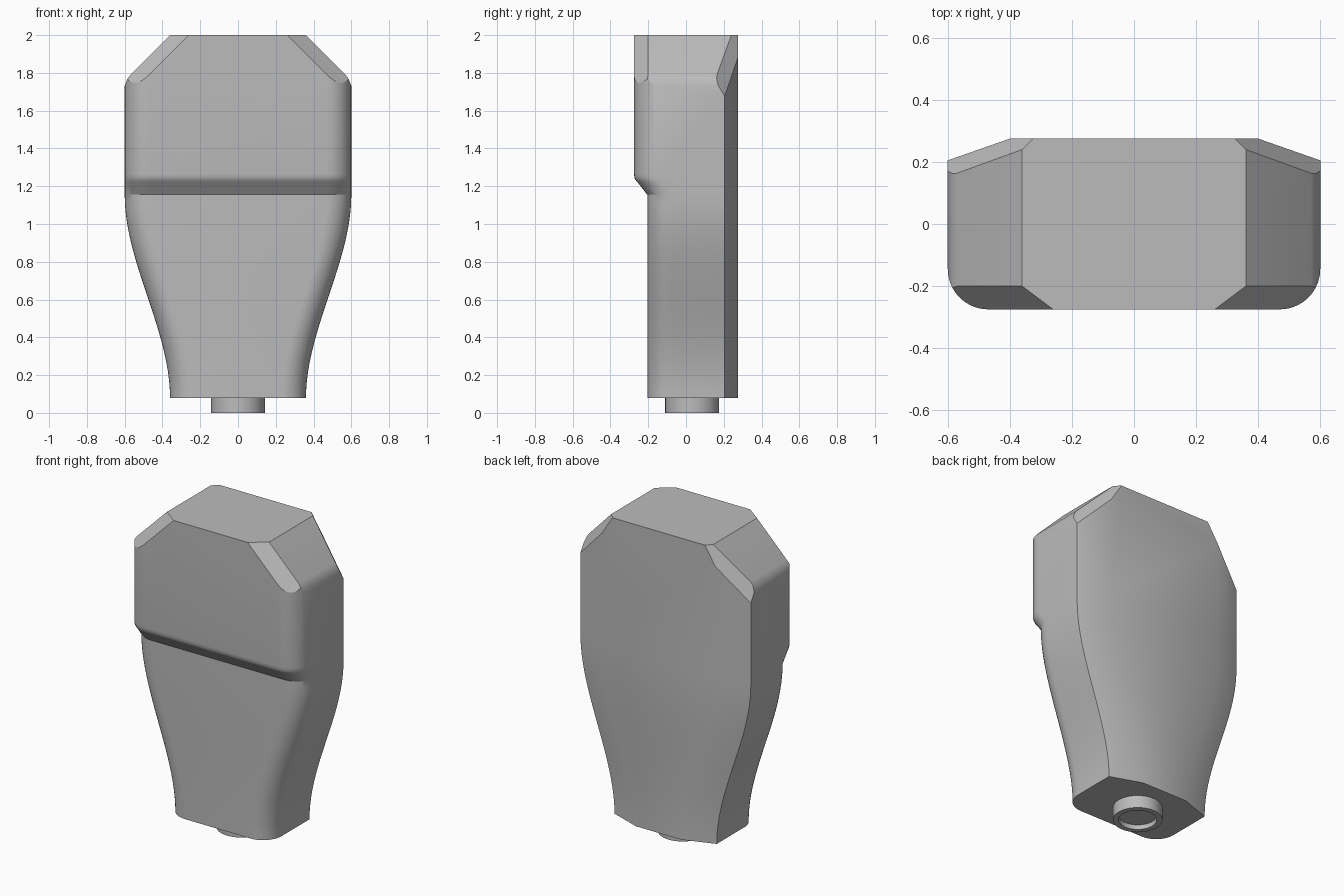
import bpy, bmesh, math
from mathutils import Vector

cube = bpy.data.objects.get("Cube")
if cube:
    bpy.data.objects.remove(cube, do_unlink=True)

grey = bpy.data.materials.new("plain grey")
grey.use_nodes = True
colour = (0.5, 0.5, 0.5, 1)
grey.diffuse_color = colour
grey.node_tree.nodes["Principled BSDF"].inputs["Base Color"].default_value = colour

BACK, SHOULDER, RADIUS = 0.275, 0.205, 0.13
HEAD_FRONT, NECK_FRONT = -0.275, -0.205
BOTTOM, NECK_TOP, TOP = 0.08, 1.155, 2.0


def finish(bm, name):
    bmesh.ops.recalc_face_normals(bm, faces=bm.faces[:])
    mesh = bpy.data.meshes.new(name)
    bm.to_mesh(mesh)
    bm.free()
    mesh.materials.append(grey)
    obj = bpy.data.objects.new(name, mesh)
    bpy.context.collection.objects.link(obj)
    bpy.ops.object.select_all(action='DESELECT')
    obj.select_set(True)
    bpy.context.view_layer.objects.active = obj
    bpy.ops.object.shade_smooth_by_angle(angle=math.radians(25))
    return obj


def section(z, front):
    """Horizontal outline: rounded front corners, chamfered back."""
    t = min((z - BOTTOM) / (NECK_TOP - BOTTOM), 1)
    w = 0.36 + 0.24 * t * t * (3 - 2 * t)
    half = [(w - 0.2, BACK), (w, SHOULDER)]
    for i in range(11):
        a = math.pi / 2 * i / 10
        half.append((w - RADIUS + RADIUS * math.cos(a),
                     front + RADIUS - RADIUS * math.sin(a)))
    return [(x, y, z) for x, y in half] + [(-x, y, z) for x, y in reversed(half)]


# Body: loft of the outlines from neck to head
neck_rows = 24
rows = [(BOTTOM + (NECK_TOP - BOTTOM) * i / neck_rows, NECK_FRONT)
        for i in range(neck_rows + 1)]
rows += [(1.2, -0.24), (1.215, -0.252), (1.23, -0.265), (1.245, -0.273),
         (1.265, HEAD_FRONT), (TOP, HEAD_FRONT)]
bm = bmesh.new()
rings = [[bm.verts.new(p) for p in section(z, f)] for z, f in rows]
for low, high in zip(rings, rings[1:]):
    for i in range(len(low)):
        j = (i + 1) % len(low)
        bm.faces.new((low[i], low[j], high[j], high[i]))
bm.faces.new(rings[0])
bm.faces.new(rings[-1])


def slice_off(normal, offset):
    """Remove everything beyond a plane on both sides and cap the cut."""
    for side in (1, -1):
        n = Vector((normal[0] * side, normal[1], normal[2]))
        bmesh.ops.bisect_plane(
            bm, geom=bm.verts[:] + bm.edges[:] + bm.faces[:], dist=1e-5,
            plane_co=n * offset / n.length_squared, plane_no=n, clear_outer=True)
        open_edges = [e for e in bm.edges if e.is_boundary]
        bmesh.ops.holes_fill(bm, edges=open_edges, sides=0)


# Top corners: slope, soft lower edge, front and back bevels
slice_off((1, 0, 1), 2.36)
slice_off((1.4, 0, 1), 2.588)
slice_off((2.4, 0, 1), 3.172)
slice_off((1, -1.333, 1), 2.627)
slice_off((1, 1, 0.636), 1.872)
finish(bm, "body")

# Plug: short round collar with a shallow recess underneath
bm = bmesh.new()
sides = 48
profile = [(0.143, 0.085), (0.143, 0), (0.11, 0), (0.11, 0.03)]
loops = [[bm.verts.new((r * math.cos(math.tau * i / sides),
                        0.033 + r * math.sin(math.tau * i / sides), z))
          for i in range(sides)] for r, z in profile]
for a, b in zip(loops, loops[1:]):
    for i in range(sides):
        j = (i + 1) % sides
        bm.faces.new((a[i], a[j], b[j], b[i]))
bm.faces.new(loops[0])
bm.faces.new(loops[-1])
finish(bm, "bottom_plug")
